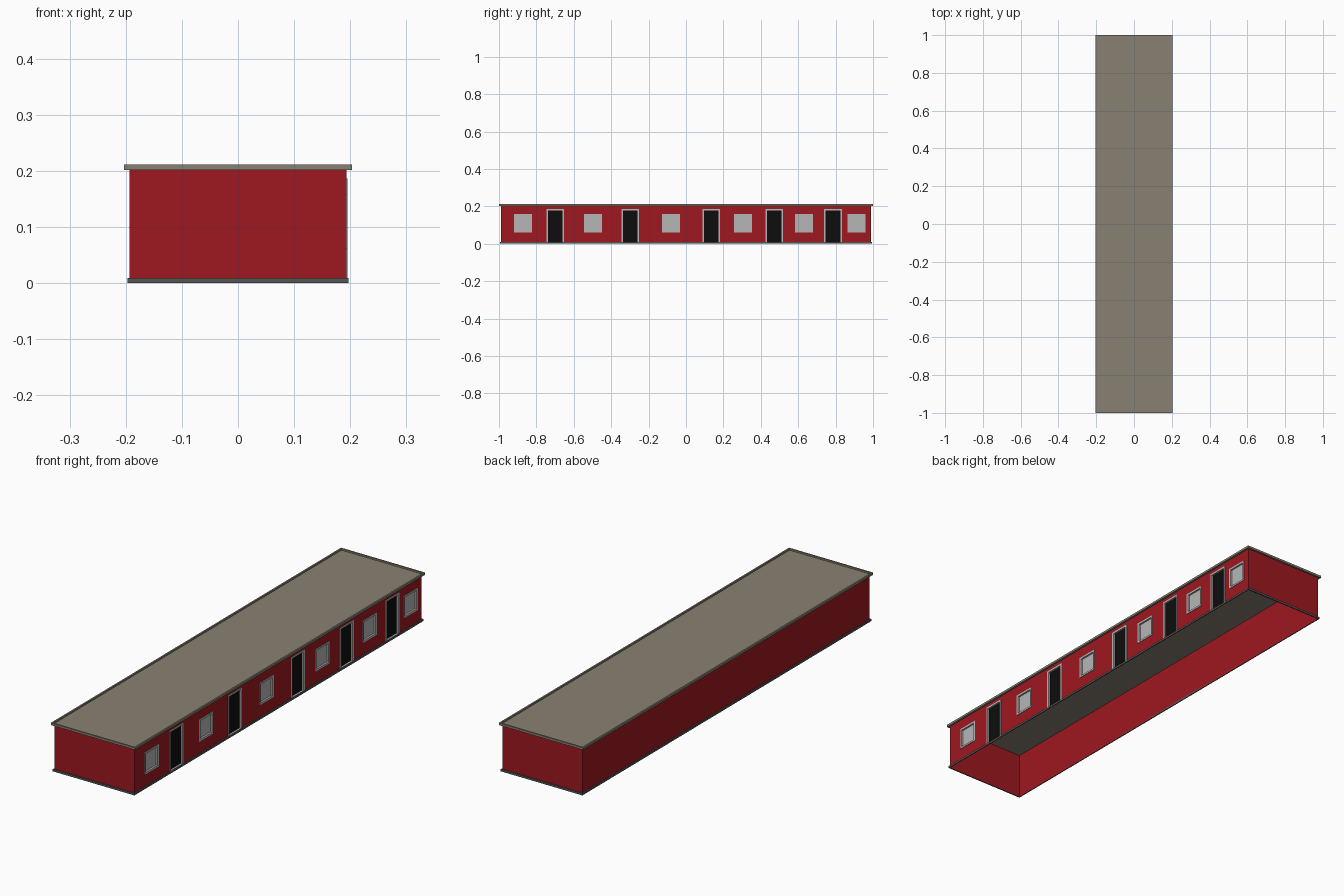
import bpy

if "Cube" in bpy.data.objects:
    bpy.data.objects.remove(bpy.data.objects["Cube"])


def material(name, rgb):
    m = bpy.data.materials.new(name)
    m.diffuse_color = (*rgb, 1)
    m.use_nodes = True
    m.node_tree.nodes["Principled BSDF"].inputs["Base Color"].default_value = m.diffuse_color
    return m


RED = material("red_wall", (0.34, 0.009, 0.014))
TAN = material("roof_tan", (0.25, 0.22, 0.17))
DARK = material("dark_trim", (0.10, 0.09, 0.09))
PALE = material("pale_frame", (0.47, 0.47, 0.47))
BLACK = material("door_black", (0.004, 0.004, 0.004))


def mesh_object(name, verts, faces, mat):
    me = bpy.data.meshes.new(name)
    me.from_pydata(verts, [], faces)
    me.materials.append(mat)
    ob = bpy.data.objects.new(name, me)
    bpy.context.collection.objects.link(ob)
    return ob


def rect(u0, v0, u1, v1):
    return [(u0, v0), (u1, v0), (u1, v1), (u0, v1)]


def flat(u, v, h):        # horizontal plane, h = z
    return (u, v, h)


def side(u, v, h):        # right-hand wall plane, h = x
    return (h, u, v)


def ring(name, outer, inner, low, high, place, mat):
    """Rectangular frame between two rectangles, low..high thick."""
    loops = [(outer, low), (outer, high), (inner, high), (inner, low)]
    verts = [place(u, v, h) for pts, h in loops for u, v in pts]
    faces = []
    for k in range(4):
        a, b = 4 * k, 4 * ((k + 1) % 4)
        for i in range(4):
            j = (i + 1) % 4
            faces.append((a + i, a + j, b + j, b + i))
    return mesh_object(name, verts, faces, mat)


def panel(name, pts, h, place, mat):
    return mesh_object(name, [place(u, v, h) for u, v in pts], [(0, 1, 2, 3)], mat)


X, Y, TOP = 0.193, 0.99, 0.203

# Openings along the right wall: centre y, half width, bottom z, top z, kind
openings = [(y, 0.048, 0.061, 0.158, "window")
            for y in (-0.872, -0.498, -0.08, 0.305, 0.63, 0.912)]
openings += [(y, 0.047, 0.009, 0.187, "door")
             for y in (-0.70, -0.297, 0.135, 0.472, 0.786)]
openings.sort()

# Plain front, left and back walls
mesh_object("plain_walls",
            [(x, y, z) for z in (0, TOP) for x, y in ((X, -Y), (-X, -Y), (-X, Y), (X, Y))],
            [(1, 0, 4, 5), (2, 1, 5, 6), (3, 2, 6, 7)], RED)

# Right wall, tiled around its openings
tiles, last = [], -Y
for y, w, z0, z1, kind in openings:
    tiles += [rect(last, 0, y - w, TOP),
              rect(y - w, 0, y + w, z0),
              rect(y - w, z1, y + w, TOP)]
    last = y + w
tiles.append(rect(last, 0, Y, TOP))
mesh_object("right_wall", [side(u, v, X) for t in tiles for u, v in t],
            [tuple(range(4 * i, 4 * i + 4)) for i in range(len(tiles))], RED)

# Windows and doors: pale frame with a recessed panel
for n, (y, w, z0, z1, kind) in enumerate(openings):
    f = 0.008
    inner_z0 = z0 + f if kind == "window" else z0 + 0.001
    inner = rect(y - w + f, inner_z0, y + w - f, z1 - f)
    ring(f"{kind}_frame_{n}", rect(y - w, z0, y + w, z1), inner,
         X - 0.008, X + 0.002, side, PALE)
    panel(f"{kind}_panel_{n}", inner, X - 0.006, side,
          PALE if kind == "window" else BLACK)

# Base skirting around the open underside
ring("base_trim", rect(-0.197, -0.995, 0.197, 0.995), rect(-X, -Y, X, Y),
     0, 0.009, flat, DARK)

# Roof deck sunk slightly inside its edge trim
edge = rect(-0.196, -0.993, 0.196, 0.993)
ring("roof_edge", rect(-0.203, -1, 0.203, 1), edge, 0.202, 0.2115, flat, TAN)
panel("roof_deck", edge, 0.205, flat, TAN)
